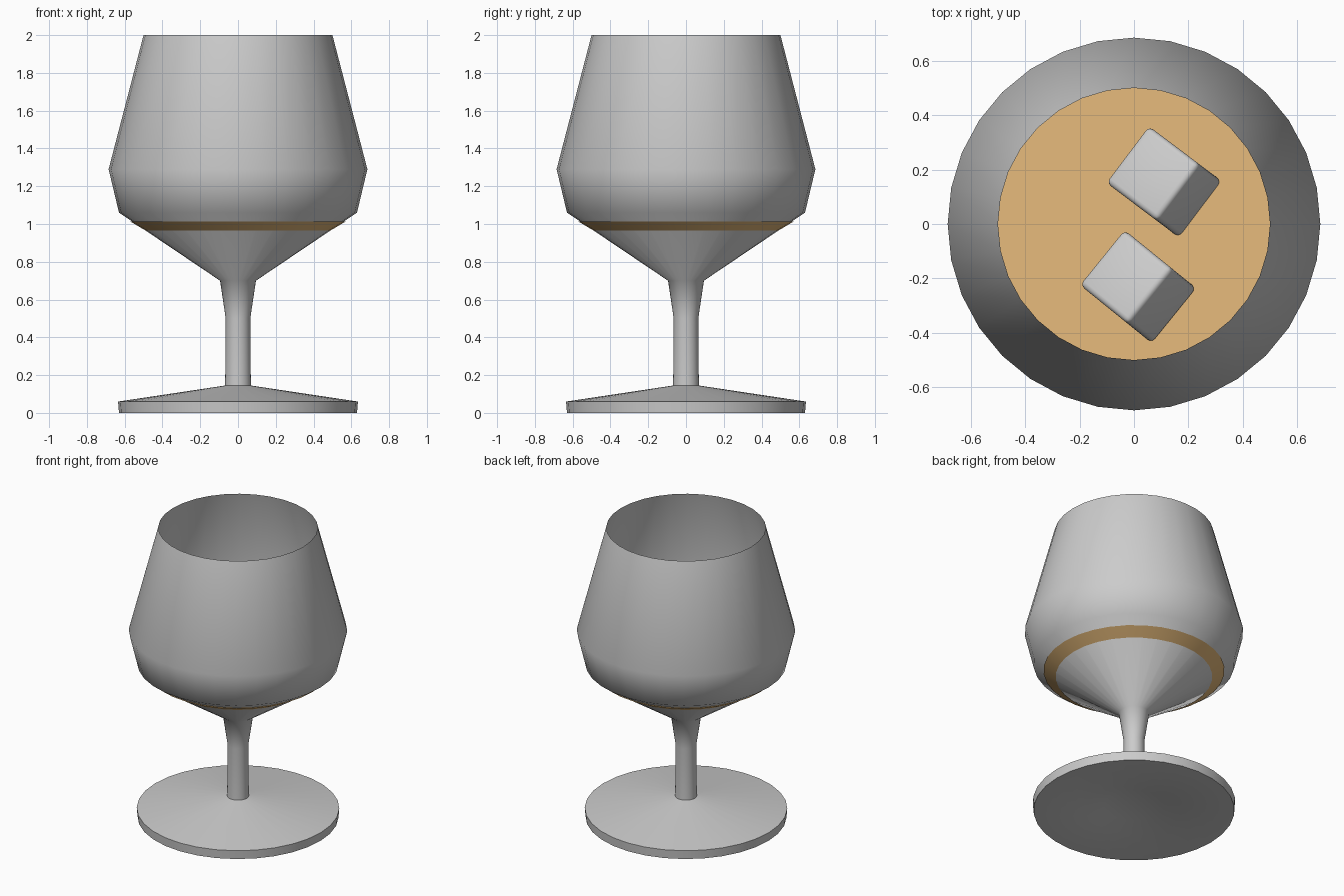
import bpy, bmesh
from math import radians, cos, sin, tau

if "Cube" in bpy.data.objects:
    bpy.data.objects.remove(bpy.data.objects["Cube"])

SIDES = 32


def finish(name, bm, angle, material=None):
    me = bpy.data.meshes.new(name)
    bm.to_mesh(me)
    bm.free()
    ob = bpy.data.objects.new(name, me)
    bpy.context.collection.objects.link(ob)
    if material:
        me.materials.append(material)
    bpy.ops.object.select_all(action='DESELECT')
    bpy.context.view_layer.objects.active = ob
    ob.select_set(True)
    bpy.ops.object.shade_smooth_by_angle(angle=radians(angle))
    return ob


def lathe(name, profile, angle, cap_start=False, cap_end=False, material=None):
    # Profile runs from the underside, outward and up
    bm = bmesh.new()
    rings = [[bm.verts.new((r * cos(tau * i / SIDES), r * sin(tau * i / SIDES), z))
              for i in range(SIDES)] for r, z in profile]
    for a, b in zip(rings, rings[1:]):
        for i in range(SIDES):
            j = (i + 1) % SIDES
            bm.faces.new((a[i], a[j], b[j], b[i]))
    if cap_start:
        bm.faces.new(rings[0][::-1])
    if cap_end:
        bm.faces.new(rings[-1])
    return finish(name, bm, angle, material)


# Glass: foot with a shallow recess below, stem and thin open bowl
lathe("glass", [(0.19, 0.035), (0.30, 0.005), (0.63, 0.0), (0.635, 0.06),
                (0.068, 0.145), (0.065, 0.5), (0.095, 0.7), (0.63, 1.06),
                (0.685, 1.29), (0.5, 2.0)], 80, cap_start=True)

# Drink: shallow cone whose edge just shows through the bowl
amber = bpy.data.materials.new("amber")
amber.diffuse_color = (0.8, 0.5, 0.2, 1)
amber.use_nodes = True
amber.node_tree.nodes["Principled BSDF"].inputs["Base Color"].default_value = amber.diffuse_color
lathe("drink", [(0.08, 0.73), (0.475, 0.957), (0.568, 1.012)], 30,
      cap_start=True, cap_end=True, material=amber)


# Ice cubes: rounded and tilted, floating in the drink
def ice(name, location, turn, tilt, size):
    bm = bmesh.new()
    bmesh.ops.create_cube(bm, size=size)
    bmesh.ops.bevel(bm, geom=bm.edges[:], offset=0.02, segments=3,
                    profile=0.5, affect='EDGES')
    ob = finish(name, bm, 40)
    ob.location = location
    ob.rotation_euler = (radians(tilt), 0, radians(turn))


ice("ice_cube_back", (0.11, 0.155, 1.07), 53, -25, 0.26)
ice("ice_cube_front", (0.015, -0.23, 1.07), 51, -28, 0.26)
